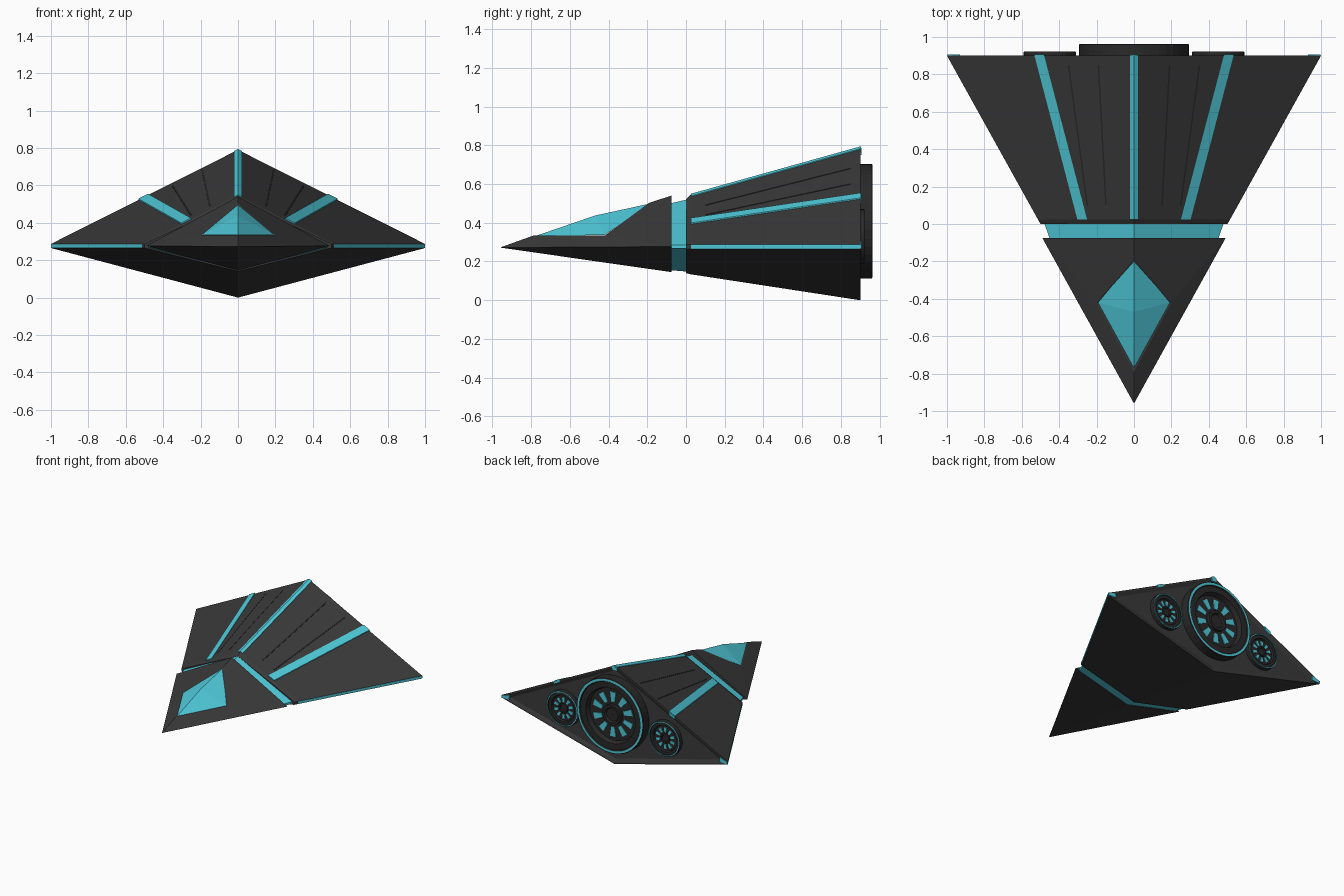
import bpy, bmesh, math

if "Cube" in bpy.data.objects:
    bpy.data.objects.remove(bpy.data.objects["Cube"])

def material(name, col):
    m = bpy.data.materials.new(name)
    m.diffuse_color = (*col, 1)
    m.use_nodes = True
    m.node_tree.nodes["Principled BSDF"].inputs["Base Color"].default_value = m.diffuse_color
    return m

HULL = material("charcoal hull", (0.042, 0.042, 0.043))
DARK = material("dark metal", (0.022, 0.022, 0.023))
CYAN = material("cyan glow", (0.08, 0.60, 0.71))

def finish(name, bm, mats, recalc=True):
    if recalc:
        bmesh.ops.recalc_face_normals(bm, faces=bm.faces)
    me = bpy.data.meshes.new(name)
    bm.to_mesh(me)
    bm.free()
    for m in mats:
        me.materials.append(m)
    ob = bpy.data.objects.new(name, me)
    bpy.context.collection.objects.link(ob)
    return ob

def loft(sections):
    """Closed solid through loops with equal point counts."""
    bm = bmesh.new()
    rings = [[bm.verts.new(p) for p in s] for s in sections]
    n = len(rings[0])
    for a, b in zip(rings, rings[1:]):
        for i in range(n):
            j = (i + 1) % n
            bm.faces.new((a[i], a[j], b[j], b[i]))
    bm.faces.new(rings[0])
    bm.faces.new(rings[-1])
    bmesh.ops.recalc_face_normals(bm, faces=bm.faces)
    return bm

# Hull shape: a diamond section that widens towards the rear
def width(y):
    return 0.5 + 0.5556 * y

def top_z(x, y):
    return 0.287 + 0.503 * (width(y) - abs(x))

def section(y, w, top, bottom, hi=0.287, lo=0.265):
    return [(0, y, top), (w, y, hi), (w, y, lo), (0, y, bottom), (-w, y, lo), (-w, y, hi)]

# Rear hull with cyan wing edges and a recessed back
w0, w1 = width(0.025), width(0.9)
bm = loft([section(0, 0.5, 0.52, 0.14),
           section(0.025, w0, top_z(0, 0.025), 0.265 * (1 - w0) + 0.005),
           section(0.9, w1, top_z(0, 0.9), 0)])
for f in bm.faces:
    c = f.calc_center_median()
    f.material_index = 1 if abs(c.x) > 0.6 and 0.26 < c.z < 0.29 else 0
back = [f for f in bm.faces if f.calc_center_median().y > 0.89]
bmesh.ops.inset_individual(bm, faces=back, thickness=0.012, depth=0)
bmesh.ops.inset_individual(bm, faces=back, thickness=0.03, depth=-0.012)
finish("rear_hull", bm, [HULL, CYAN])

# Glowing collar between nose and rear hull
finish("glow_collar", loft([section(-0.08, 0.45, 0.50, 0.155, 0.285, 0.268),
                            section(0.005, 0.48, 0.52, 0.148, 0.285, 0.268)]), [CYAN])

# Nose with a diamond opening for the canopy
V = {"tip": (0, -0.96, 0.272), "F": (0, -0.79, 0.333), "B": (0, -0.19, 0.503),
     "R": (0.2, -0.42, 0.333), "L": (-0.2, -0.42, 0.333), "top": (0, -0.075, 0.54),
     "wr": (0.49, -0.075, 0.277), "wl": (-0.49, -0.075, 0.277), "low": (0, -0.075, 0.145)}
bm = bmesh.new()
v = {k: bm.verts.new(p) for k, p in V.items()}
for names in ("tip wr R F", "wr top B R", "tip F L wl", "wl L B top",
              "tip low wr", "tip wl low", "top wr low wl", "F R L", "R B L"):
    bm.faces.new([v[k] for k in names.split()])
finish("nose", bm, [HULL])

# Faceted canopy
bm = bmesh.new()
f, r, b, l, peak = [bm.verts.new(p) for p in ((0, -0.77, 0.334), (0.192, -0.42, 0.336),
                    (0, -0.19, 0.498), (-0.192, -0.42, 0.336), (0, -0.47, 0.437))]
for tri in ((f, r, peak), (r, b, peak), (b, l, peak), (l, f, peak), (f, r, l), (r, b, l)):
    bm.faces.new(tri)
finish("canopy", bm, [CYAN])

# Strips lying on the upper hull
def strip(name, xa, ya, xb, yb, half, rise, mat):
    def loop(x, y):
        xs = [x - half, x, x + half]
        return ([(q, y, top_z(q, y) + rise) for q in xs] +
                [(q, y, top_z(q, y) - 0.006) for q in reversed(xs)])
    finish(name, loft([loop(xa, ya), loop(xb, yb)]), [mat])

strip("centre_stripe", 0, 0.027, 0, 0.903, 0.022, 0.004, CYAN)
for s, side in ((1, "right"), (-1, "left")):
    strip(side + "_stripe", 0.277 * s, 0.025, 0.507 * s, 0.903, 0.026, 0.006, CYAN)
    strip(side + "_outer_seam", 0.25 * s, 0.1, 0.35 * s, 0.85, 0.004, 0.002, DARK)
    strip(side + "_inner_seam", 0.15 * s, 0.1, 0.19 * s, 0.85, 0.004, 0.002, DARK)

# Small glowing tabs on the rear frame
def tab(name, outline):
    finish(name, loft([[(x, y, z) for x, z in outline] for y in (0.896, 0.906)]), [CYAN])

tab("centre_tab", [(-0.022, 0.775), (0, 0.787), (0.022, 0.775), (0.022, 0.75), (-0.022, 0.75)])
for s, side in ((1, "right"), (-1, "left")):
    tab(side + "_stripe_tab", [(0.482 * s, 0.547), (0.532 * s, 0.522),
                               (0.532 * s, 0.502), (0.482 * s, 0.527)])
    tab(side + "_tip_tab", [(0.998 * s, 0.286), (0.998 * s, 0.267),
                            (0.93 * s, 0.27), (0.93 * s, 0.305)])

# Engines: turned housing, cyan rim, hub and glowing slots
def engine(name, cx, cz, R, end, depth, seg=40):
    floor = end - depth
    prof = [(R, 0.875), (R, end - 0.004), (0.98 * R, end), (0.92 * R, end),
            (0.90 * R, end - 0.008), (0.74 * R, end - 0.008), (0.70 * R, floor),
            (0.27 * R, floor), (0.27 * R, floor + depth * 0.6),
            (0.20 * R, floor + depth * 0.6), (0.17 * R, floor + depth * 0.3),
            (0.001, floor + depth * 0.3)]
    bm = bmesh.new()
    rings = [[bm.verts.new((cx + q * math.cos(2 * math.pi * i / seg), y,
                            cz + q * math.sin(2 * math.pi * i / seg))) for i in range(seg)]
             for q, y in prof]
    for k, (a, b) in enumerate(zip(rings, rings[1:])):
        for i in range(seg):
            j = (i + 1) % seg
            face = bm.faces.new((a[i], b[i], b[j], a[j]))
            face.material_index = 1 if k == 2 else 0
    ob = finish(name, bm, [DARK, CYAN], recalc=False)
    # make sure the outer wall faces outwards
    p = ob.data.polygons[0]
    if p.normal.x * (p.center.x - cx) + p.normal.z * (p.center.z - cz) < 0:
        ob.data.flip_normals()
    # radial glowing slots
    bm = bmesh.new()
    for i in range(10):
        a = 2 * math.pi * (i + 0.5) / 10
        lo, hi = [], []
        for q, h in ((0.34, -0.05), (0.60, -0.085), (0.60, 0.085), (0.34, 0.05)):
            x = cx + R * (q * math.cos(a) - h * math.sin(a))
            z = cz + R * (q * math.sin(a) + h * math.cos(a))
            lo.append(bm.verts.new((x, floor - 0.002, z)))
            hi.append(bm.verts.new((x, floor + 0.006, z)))
        bm.faces.new(hi)
        bm.faces.new(lo)
        for k in range(4):
            m = (k + 1) % 4
            bm.faces.new((lo[k], lo[m], hi[m], hi[k]))
    finish(name + "_slots", bm, [CYAN])

engine("main_engine", 0, 0.408, 0.295, 0.963, 0.045)
engine("right_engine", 0.45, 0.33, 0.14, 0.922, 0.022)
engine("left_engine", -0.45, 0.33, 0.14, 0.922, 0.022)
